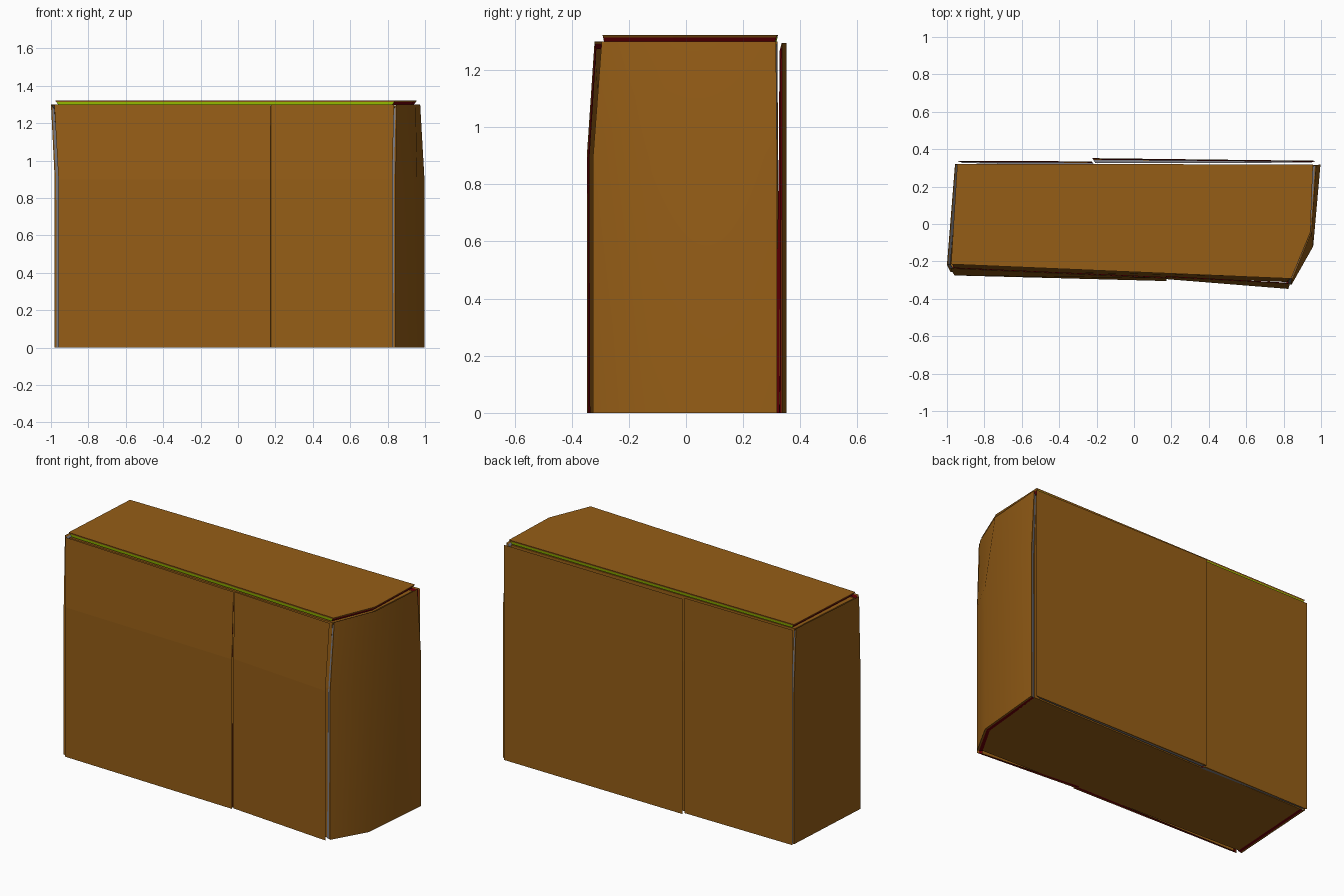
import bpy, bmesh

if "Cube" in bpy.data.objects:
    bpy.data.objects.remove(bpy.data.objects["Cube"])


def material(name, r, g, b):
    m = bpy.data.materials.new(name)
    m.diffuse_color = (r, g, b, 1)
    m.use_nodes = True
    m.node_tree.nodes["Principled BSDF"].inputs["Base Color"].default_value = m.diffuse_color
    return m


MATS = [material("brown", 0.30, 0.11, 0.008), material("dark_red", 0.16, 0.0, 0.002),
        material("grey", 0.21, 0.21, 0.24), material("green", 0.36, 0.60, 0.0)]
BROWN, RED, GREY, GREEN = range(4)
KNEE = 0.9      # height where the walls start to lean


def finish(bm, name):
    mesh = bpy.data.meshes.new(name)
    bm.to_mesh(mesh)
    bm.free()
    for m in MATS:
        mesh.materials.append(m)
    ob = bpy.data.objects.new(name, mesh)
    bpy.context.collection.objects.link(ob)
    return ob


def chamfer_and_rim(bm, pick, depth=0.02):
    """Chamfer the border of an open sheet, then fold a coloured rim inward."""
    bmesh.ops.inset_region(bm, faces=bm.faces[:], thickness=0.015,
                           use_boundary=True, use_even_offset=True)
    bm.normal_update()
    border = [e for e in bm.edges if e.is_boundary]
    verts = {v for e in border for v in e.verts}
    normals = {v: v.normal.copy() for v in verts}
    for v, n in normals.items():
        v.co -= n * 0.011
    new = bmesh.ops.extrude_edge_only(bm, edges=border)["geom"]
    for v in [g for g in new if isinstance(g, bmesh.types.BMVert)]:
        src = min(normals, key=lambda s: (s.co - v.co).length)
        v.co -= normals[src] * depth
    rim = [g for g in new if isinstance(g, bmesh.types.BMFace)]
    bm.normal_update()
    for f in rim:
        f.material_index = pick(f)


def wall(name, low, high, height, side, top, bottom):
    """Wall panel: straight up to the knee, then leaning to its top line."""
    bm = bmesh.new()
    rows = [[bm.verts.new((x, y, z)) for x, y in line]
            for line, z in ((low, 0), (low, KNEE), (high, height))]
    for a, b in zip(rows, rows[1:]):
        for i in range(len(low) - 1):
            bm.faces.new((a[i], a[i + 1], b[i + 1], b[i]))

    def pick(f):
        if abs(f.normal.z) < 0.7:
            return side
        return top if f.calc_center_median().z > 0.6 else bottom

    chamfer_and_rim(bm, pick)
    return finish(bm, name)


# Front panels
wall("front_left_panel", [(-0.96, -0.275), (0.173, -0.305)],
     [(-0.982, -0.237), (0.173, -0.290)], 1.30, RED, GREY, RED)
wall("front_right_panel", [(0.176, -0.295), (0.825, -0.347)],
     [(0.176, -0.285), (0.834, -0.320)], 1.30, RED, RED, RED)

# Right side, folded and smooth
right = wall("right_panel", [(0.842, -0.325), (0.958, -0.12), (0.997, 0.318)],
             [(0.848, -0.295), (0.950, -0.045), (0.974, 0.315)], 1.30, GREY, GREEN, RED)

# Back panels
line = [(0.975, 0.338), (-0.223, 0.352)]
wall("back_right_panel", line, line, 1.295, RED, GREY, GREY)
line = [(-0.226, 0.335), (-0.945, 0.337)]
wall("back_left_panel", line, line, 1.295, RED, GREY, GREY)

# Left side
wall("left_panel", [(-0.945, 0.322), (-0.98, -0.258)],
     [(-0.957, 0.320), (-1.0, -0.218)], 1.30, GREY, RED, RED)

# Top slab
bm = bmesh.new()
bm.faces.new([bm.verts.new((x, y, 1.322)) for x, y in
              [(-0.978, -0.215), (0.84, -0.292), (0.943, -0.045), (0.957, 0.318), (-0.945, 0.322)]])
chamfer_and_rim(bm, lambda f: GREEN if abs(f.normal.y) > 0.7 else RED)
finish(bm, "top_panel")

# Solid core closing the bottom and the gaps
low = [(-0.957, -0.245), (0.822, -0.310), (0.938, -0.115), (0.972, 0.316), (-0.928, 0.316)]
high = [(-0.975, -0.208), (0.828, -0.285), (0.926, -0.045), (0.952, 0.304), (-0.936, 0.304)]
bm = bmesh.new()
rows = [[bm.verts.new((x, y, z)) for x, y in line]
        for line, z in ((low, 0), (low, KNEE), (high, 1.288))]
for a, b in zip(rows, rows[1:]):
    for i in range(5):
        j = (i + 1) % 5
        bm.faces.new((a[i], a[j], b[j], b[i]))
bm.faces.new(rows[0][::-1])
bm.faces.new(rows[2])
finish(bm, "core")

bpy.context.view_layer.objects.active = right
right.select_set(True)
bpy.ops.object.shade_smooth_by_angle()
